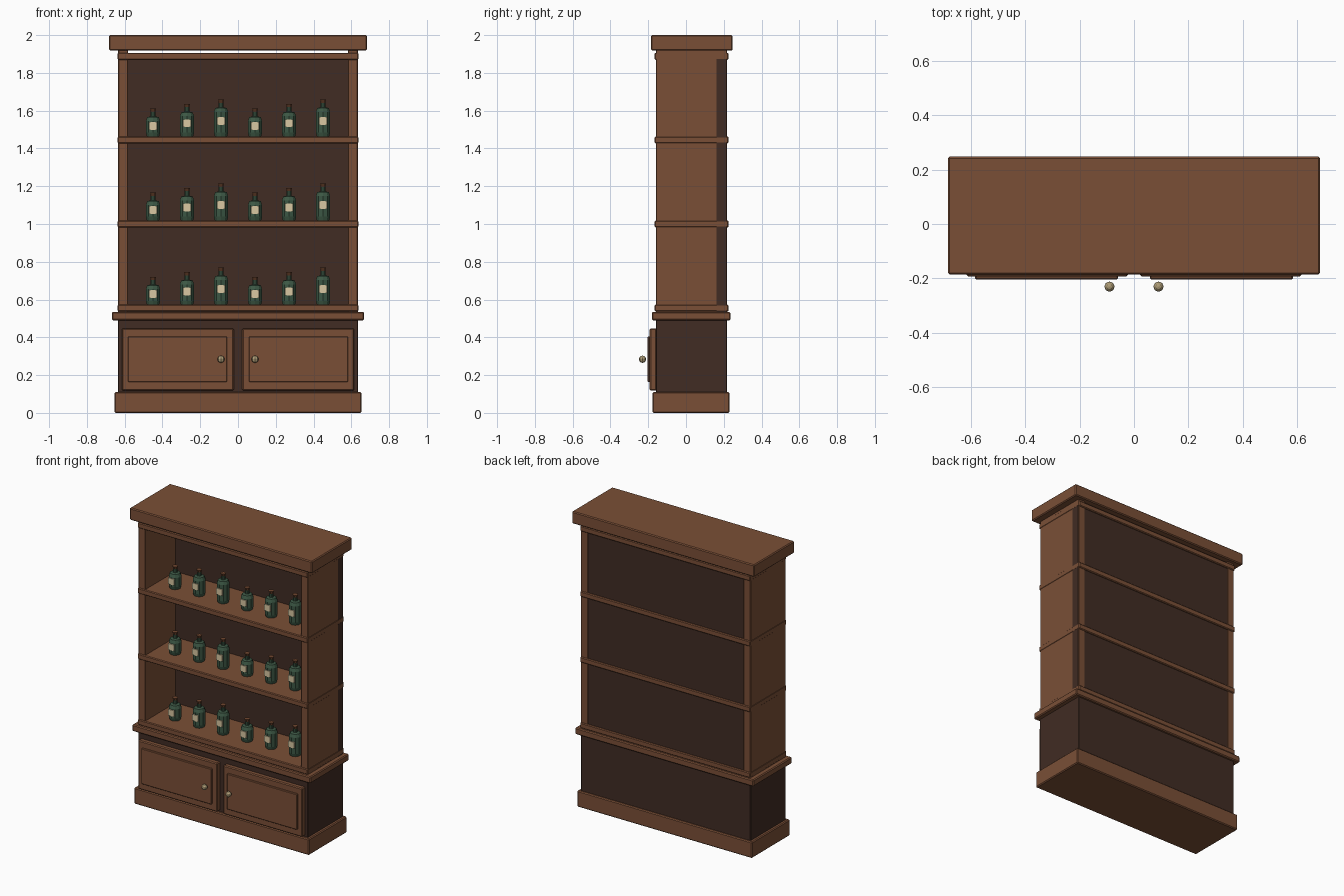
import bpy, bmesh, math

if "Cube" in bpy.data.objects:
    bpy.data.objects.remove(bpy.data.objects["Cube"])


def material(name, rgb):
    m = bpy.data.materials.new(name)
    m.diffuse_color = (*rgb, 1)
    m.use_nodes = True
    m.node_tree.nodes["Principled BSDF"].inputs["Base Color"].default_value = m.diffuse_color
    return m


WOOD = material("warm wood", (0.195, 0.078, 0.037))
DARK = material("dark wood", (0.052, 0.025, 0.017))
GLASS = material("green glass", (0.045, 0.095, 0.058))
PAPER = material("cream label", (0.70, 0.58, 0.36))
CORK = material("cork", (0.17, 0.065, 0.03))
BRASS = material("brass", (0.42, 0.33, 0.18))


def finish(name, bm, mat):
    me = bpy.data.meshes.new(name)
    bm.to_mesh(me)
    bm.free()
    me.materials.append(mat)
    ob = bpy.data.objects.new(name, me)
    bpy.context.collection.objects.link(ob)
    return ob


def box(name, x, y, z, mat, bevel=0.006):
    """Box from (min, max) ranges, with lightly bevelled edges."""
    bm = bmesh.new()
    bmesh.ops.create_cube(bm, size=1)
    for v in bm.verts:
        v.co = [r[0] if c < 0 else r[1] for c, r in zip(v.co, (x, y, z))]
    ob = finish(name, bm, mat)
    if bevel:
        mod = ob.modifiers.new("bevel", 'BEVEL')
        mod.width, mod.segments = bevel, 1
    return ob


def lathe(name, profile, loc, mat, sides=10):
    """Turn (radius, height) points around a vertical axis and cap the ends."""
    bm = bmesh.new()
    rings = []
    for r, h in profile:
        rings.append([bm.verts.new((loc[0] + r * math.cos(a), loc[1] + r * math.sin(a), loc[2] + h))
                      for a in (2 * math.pi * (i + 0.5) / sides for i in range(sides))])
    for lo, hi in zip(rings, rings[1:]):
        for i in range(sides):
            j = (i + 1) % sides
            bm.faces.new((lo[i], lo[j], hi[j], hi[i]))
    bm.faces.new(rings[0][::-1])
    bm.faces.new(rings[-1])
    return finish(name, bm, mat)


# Lower cabinet
box("plinth", (-0.655, 0.655), (-0.177, 0.23), (0, 0.11), WOOD)
box("cabinet_body", (-0.635, 0.635), (-0.16, 0.217), (0.003, 0.50), DARK, 0.003)
box("counter", (-0.668, 0.668), (-0.18, 0.235), (0.49, 0.535), WOOD)

# Doors, raised panels and knobs
for s, side in ((-1, "left"), (1, "right")):
    def span(a, b):
        return tuple(sorted((s * a, s * b)))
    box(side + "_door", span(0.022, 0.615), (-0.192, -0.155), (0.118, 0.448), WOOD)
    box(side + "_door_panel", span(0.058, 0.583), (-0.203, -0.185), (0.163, 0.405), WOOD, 0.004)
    bm = bmesh.new()
    bmesh.ops.create_uvsphere(bm, u_segments=8, v_segments=6, radius=0.019)
    for v in bm.verts:
        v.co += type(v.co)((s * 0.09, -0.23, 0.284))
    finish(side + "_knob", bm, BRASS)
    # Upright side board
    box(side + "_upright", span(0.582, 0.635), (-0.16, 0.218), (0.53, 1.925), WOOD, 0.004)

# Back panel, showing as a dark strip on the right side
box("back_panel", (-0.60, 0.6365), (0.162, 0.2145), (0.53, 1.89), DARK, 0)

# Shelves and crown
shelves = [0.555, 1.0, 1.445, 1.888]
for i, z in enumerate(shelves):
    box(f"shelf_{i + 1}", (-0.637, 0.637), (-0.166, 0.225), (z - 0.0185, z + 0.0185), WOOD, 0.005)
box("crown", (-0.683, 0.683), (-0.185, 0.247), (1.918, 2.0), WOOD)

# Bottles in three repeating heights on the lower three shelves
for row, z in enumerate(shelves[:3]):
    for i in range(6):
        h = (0.102, 0.127, 0.15)[i % 3]
        loc = (-0.45 + 0.18 * i, -0.03, z + 0.0185)
        tag = f"{row + 1}_{i + 1}"
        lathe("bottle_" + tag, [(0.034, 0), (0.04, 0.02), (0.04, h - 0.02), (0.032, h),
                                (0.015, h + 0.004), (0.015, h + 0.028)], loc, GLASS)
        lathe("cork_" + tag, [(0.012, h + 0.024), (0.018, h + 0.045)], loc, CORK, 8)
        mid = loc[2] + h * 0.55
        box("label_" + tag, (loc[0] - 0.022, loc[0] + 0.022), (loc[1] - 0.044, loc[1] - 0.036),
            (mid - 0.021, mid + 0.021), PAPER, 0)
